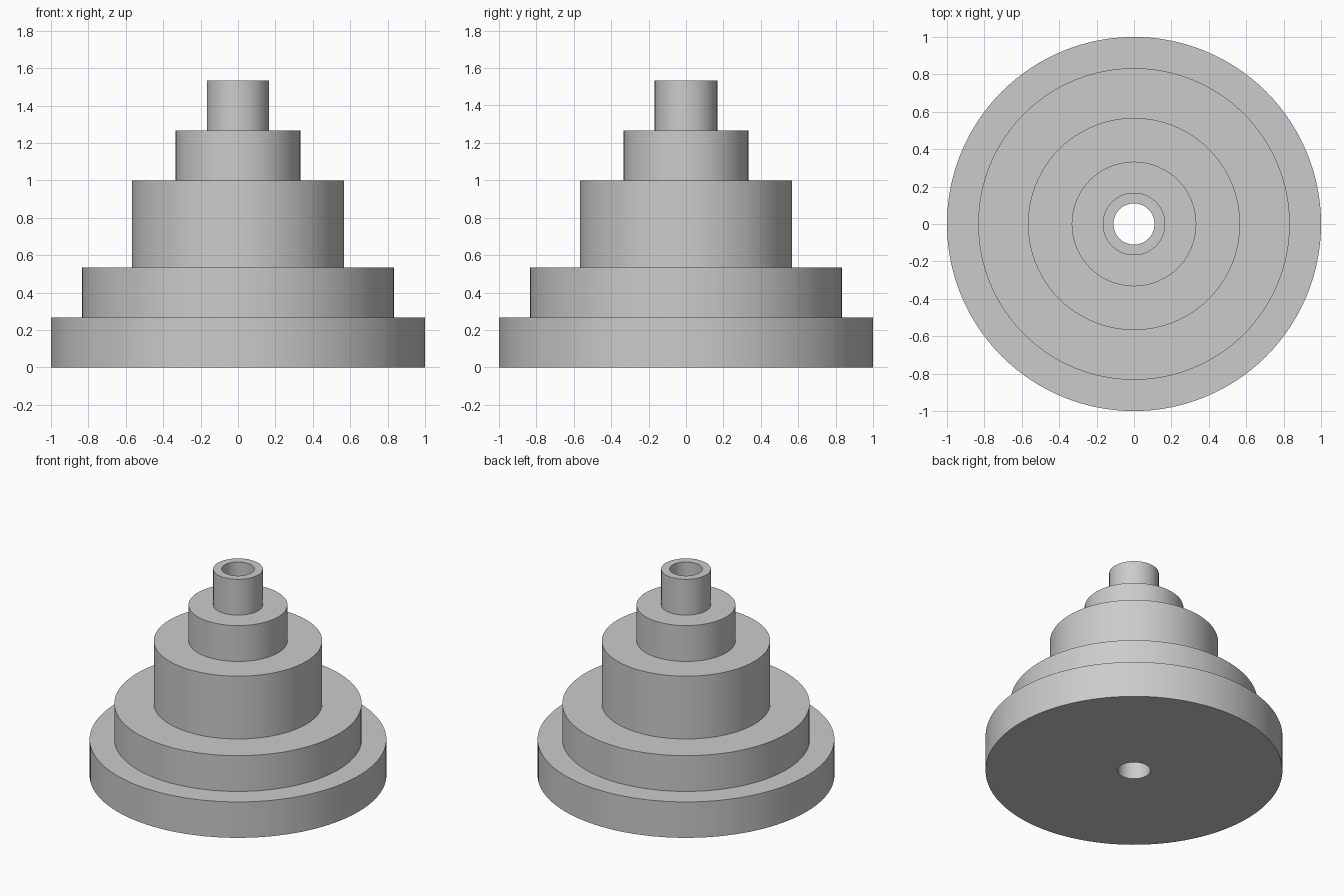
import bpy, bmesh, math

if "Cube" in bpy.data.objects:
    bpy.data.objects.remove(bpy.data.objects["Cube"])

SEGMENTS = 128
BORE = 0.11
# (outer radius, top height) of each tier, from the bottom up
TIERS = [(1.0, 0.267), (0.833, 0.533), (0.567, 1.0), (0.333, 1.267), (0.167, 1.533)]

grey = bpy.data.materials.new("plain grey")
grey.diffuse_color = (0.6, 0.6, 0.6, 1)
grey.use_nodes = True
grey.node_tree.nodes["Principled BSDF"].inputs["Base Color"].default_value = grey.diffuse_color

# Closed profile: out along the base, up the steps, back down the bore
profile = [(BORE, 0.0)]
z = 0.0
for radius, top in TIERS:
    profile += [(radius, z), (radius, top)]
    z = top
profile.append((BORE, z))

# Revolve the profile into one solid stepped pulley
bm = bmesh.new()
rings = []
for r, h in profile:
    rings.append([bm.verts.new((r * math.cos(2 * math.pi * i / SEGMENTS),
                                r * math.sin(2 * math.pi * i / SEGMENTS), h))
                  for i in range(SEGMENTS)])
for k, ring in enumerate(rings):
    after = rings[(k + 1) % len(rings)]
    for i in range(SEGMENTS):
        j = (i + 1) % SEGMENTS
        bm.faces.new((ring[i], ring[j], after[j], after[i]))
bmesh.ops.recalc_face_normals(bm, faces=bm.faces)
mesh = bpy.data.meshes.new("stepped_pulley")
bm.to_mesh(mesh)
bm.free()
mesh.materials.append(grey)

pulley = bpy.data.objects.new("stepped_pulley", mesh)
bpy.context.collection.objects.link(pulley)

# Smooth round walls, crisp step edges
bpy.context.view_layer.objects.active = pulley
pulley.select_set(True)
bpy.ops.object.shade_smooth_by_angle(angle=math.radians(30))
